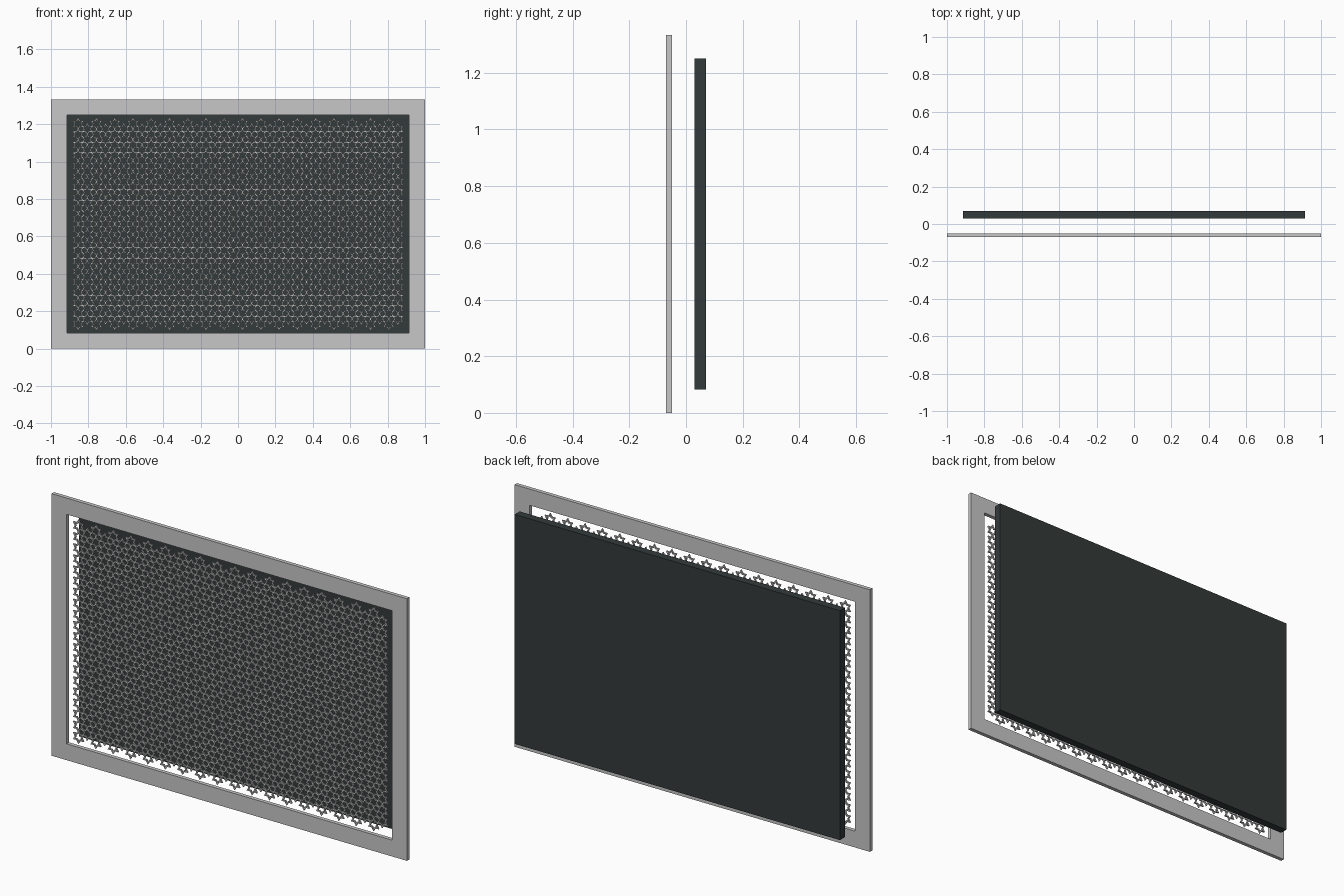
import bpy, bmesh, math

if "Cube" in bpy.data.objects:
    bpy.data.objects.remove(bpy.data.objects["Cube"])

CENTER_Z = 0.6665


def material(name, rgb):
    m = bpy.data.materials.new(name)
    m.diffuse_color = (*rgb, 1)
    m.use_nodes = True
    m.node_tree.nodes["Principled BSDF"].inputs["Base Color"].default_value = m.diffuse_color
    return m


light_grey = material("light_grey", (0.58, 0.575, 0.575))
dark_slate = material("dark_slate", (0.033, 0.043, 0.042))


def finish(name, bm, mat):
    bmesh.ops.recalc_face_normals(bm, faces=bm.faces)
    mesh = bpy.data.meshes.new(name)
    bm.to_mesh(mesh)
    bm.free()
    mesh.materials.append(mat)
    obj = bpy.data.objects.new(name, mesh)
    bpy.context.collection.objects.link(obj)
    return obj


def add_ring(bm, outer, inner, y0, y1):
    """Solid closed band between two matching (x, z) outlines."""
    loops = [[bm.verts.new((x, y, z)) for x, z in pts]
             for pts, y in ((outer, y0), (inner, y0), (inner, y1), (outer, y1))]
    n = len(outer)
    for a in range(4):
        la, lb = loops[a], loops[(a + 1) % 4]
        for i in range(n):
            j = (i + 1) % n
            bm.faces.new((la[i], la[j], lb[j], lb[i]))


def rect(hx, hz):
    return [(sx * hx, CENTER_Z + sz * hz)
            for sx, sz in ((-1, -1), (1, -1), (1, 1), (-1, 1))]


# Outer picture-style frame
bm = bmesh.new()
add_ring(bm, rect(1.0, 0.6665), rect(0.915, 0.5835), -0.07, -0.05)
finish("frame", bm, light_grey)

# Backing slab behind the frame
bm = bmesh.new()
bmesh.ops.create_cube(bm, size=1)
for v in bm.verts:
    v.co = (v.co.x * 1.83, 0.05 + v.co.y * 0.04, CENTER_Z + v.co.z * 1.167)
finish("back_panel", bm, dark_slate)

# Pierced screen: touching six-pointed stars that leave hexagons between them
PITCH = 0.0564          # vertical distance between star centres
BAR = 0.006             # width of each lattice bar
COLUMNS, ROWS = 36, 20


def star(cx, cz, scale):
    pts = []
    for k in range(12):
        r = PITCH / 2 * scale * (1 if k % 2 else 1 / math.sqrt(3))
        a = math.radians(30 * k)
        pts.append((cx + r * math.cos(a), cz + r * math.sin(a)))
    return pts


bm = bmesh.new()
grow = (BAR / 2) / (PITCH / 4)
for c in range(COLUMNS):
    cx = (c - (COLUMNS - 1) / 2) * PITCH * math.cos(math.pi / 6)
    rows = ROWS - c % 2
    for r in range(rows):
        cz = CENTER_Z + (r - (rows - 1) / 2) * PITCH
        # rotate the star so tips point up/down and to the slanted neighbours
        add_ring(bm, star(cx, cz, 1 + grow), star(cx, cz, 1 - grow), -0.064, -0.056)
finish("lattice_screen", bm, light_grey)
